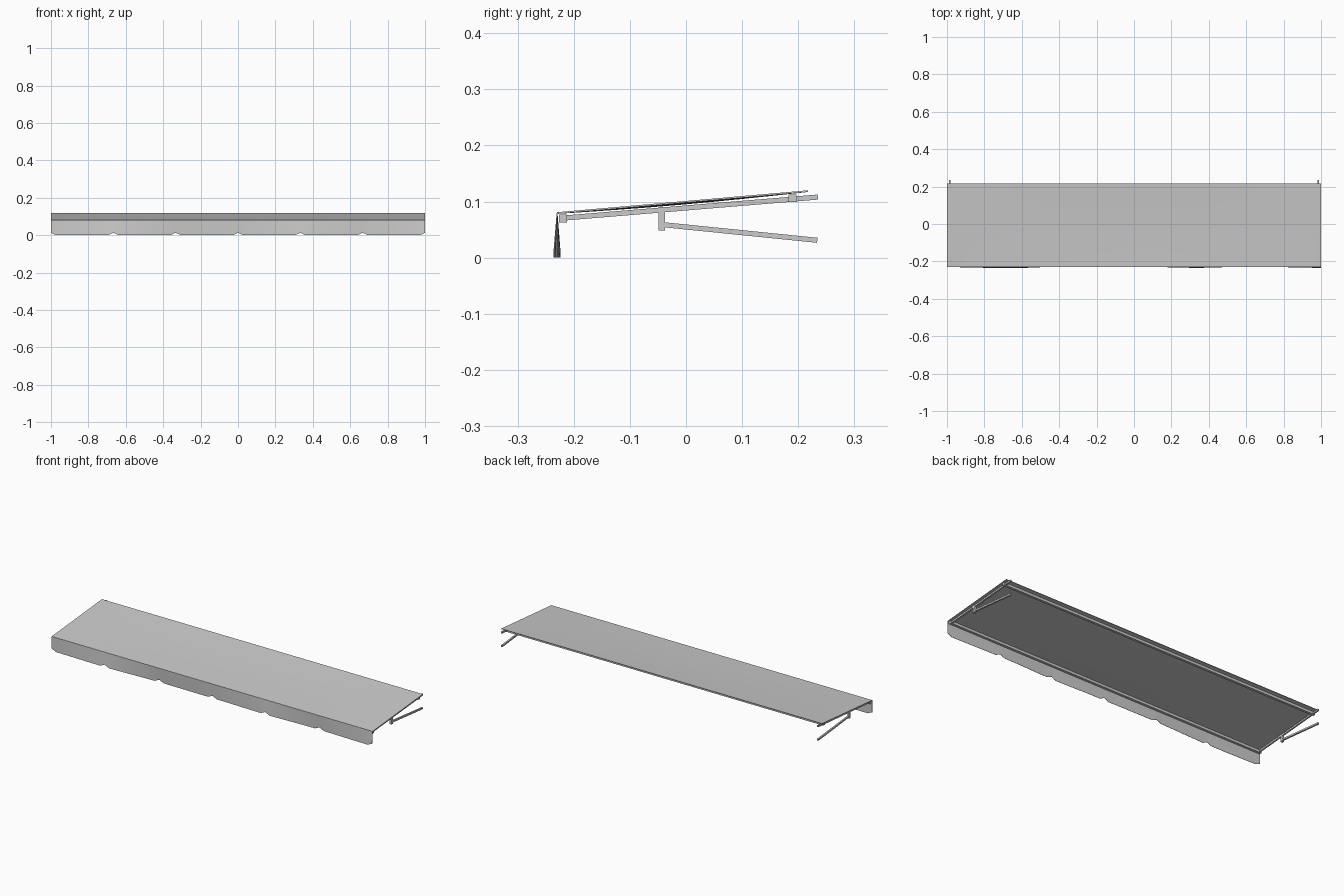
import bpy, bmesh, math
from mathutils import Vector

cube = bpy.data.objects.get("Cube")
if cube:
    bpy.data.objects.remove(cube)


def make_material(name, rgb):
    m = bpy.data.materials.new(name)
    m.use_nodes = True
    m.diffuse_color = (*rgb, 1)
    m.node_tree.nodes["Principled BSDF"].inputs["Base Color"].default_value = (*rgb, 1)
    return m


GREY = make_material("light grey", (0.6, 0.6, 0.6))


def finish(name, bm):
    bmesh.ops.recalc_face_normals(bm, faces=bm.faces)
    mesh = bpy.data.meshes.new(name)
    bm.to_mesh(mesh)
    bm.free()
    mesh.materials.append(GREY)
    obj = bpy.data.objects.new(name, mesh)
    bpy.context.collection.objects.link(obj)
    return obj


def sheet(name, us, vs, point, offset):
    """Closed thin cloth: a grid of points extruded along offset."""
    bm = bmesh.new()
    grid = [[bm.verts.new(point(u, v)) for v in vs] for u in us]
    for a, b in zip(grid, grid[1:]):
        for i in range(len(vs) - 1):
            bm.faces.new((a[i], b[i], b[i + 1], a[i + 1]))
    copy = bmesh.ops.extrude_face_region(bm, geom=bm.faces[:], use_keep_orig=True)
    moved = [g for g in copy["geom"] if isinstance(g, bmesh.types.BMVert)]
    bmesh.ops.translate(bm, verts=moved, vec=offset)
    obj = finish(name, bm)
    for p in obj.data.polygons:
        p.use_smooth = True
    bpy.ops.object.select_all(action="DESELECT")
    obj.select_set(True)
    bpy.context.view_layer.objects.active = obj
    bpy.ops.object.shade_smooth_by_angle(angle=math.radians(30))
    return obj


def beam(name, start, end, size):
    """Square bar between two points."""
    start, end = Vector(start), Vector(end)
    bm = bmesh.new()
    bmesh.ops.create_cube(bm, size=1)
    axis = end - start
    bmesh.ops.scale(bm, verts=bm.verts, vec=(size, size, axis.length))
    obj = finish(name, bm)
    obj.location = (start + end) / 2
    obj.rotation_euler = axis.to_track_quat("Z", "Y").to_euler()
    return obj


def steps(n, lo=-1.0, hi=1.0):
    return [lo + (hi - lo) * i / n for i in range(n + 1)]


# Sloping canopy cloth with a slight sag between its bars
FRONT, BACK = -0.23, 0.217


def canopy_point(x, t):
    sag = 0.003 * math.sin(math.pi * t) * (1 - x * x)
    return (x, FRONT + (BACK - FRONT) * t, 0.078 + 0.039 * t - sag)


sheet("canopy", steps(24), steps(8, 0), canopy_point, (0, 0, 0.003))

# Hanging valance: six panels with clipped lower corners, rippling at the hem
RIPPLE = [(-1, 0), (-0.67, 1), (-0.3, -1), (0.02, -0.5), (0.34, 0.7), (0.62, -0.6), (1, 0.7)]
PANEL = 1 / 3


def ripple(x):
    for (x0, r0), (x1, r1) in zip(RIPPLE, RIPPLE[1:]):
        if x <= x1:
            t = (x - x0) / (x1 - x0)
            return r0 + (r1 - r0) * t * t * (3 - 2 * t)
    return RIPPLE[-1][1]


def valance_point(x, t):
    seam = abs(x / PANEL - round(x / PANEL)) * PANEL
    hem = 0.013 * max(0, 1 - seam / 0.028)
    z = 0.08 + (hem - 0.08) * t
    return (x, FRONT - 0.0005 - 0.0055 * ripple(x) * t, z)


columns = sorted({round(i * PANEL + d, 4) for i in range(-3, 4)
                  for d in (-0.1, -0.028, -0.014, 0, 0.014, 0.028, 0.1)
                  if abs(i * PANEL + d) <= 1.0001})
sheet("valance", columns, steps(4, 0), valance_point, (0, 0.0015, 0))

# Cross bars under the front and back of the cloth
beam("front_bar", (-0.995, -0.219, 0.070), (0.995, -0.219, 0.070), 0.014)
beam("back_bar", (-0.995, 0.190, 0.106), (0.995, 0.190, 0.106), 0.014)

# Side frames: upper arm, bracket and lower support arm
for side, x in (("left", 0.985), ("right", -0.985)):
    beam(side + "_upper_arm", (x, -0.225, 0.070), (x, 0.235, 0.108), 0.009)
    beam(side + "_bracket", (x, -0.043, 0.048), (x, -0.043, 0.090), 0.012)
    beam(side + "_lower_arm", (x, -0.043, 0.059), (x, 0.234, 0.031), 0.009)
